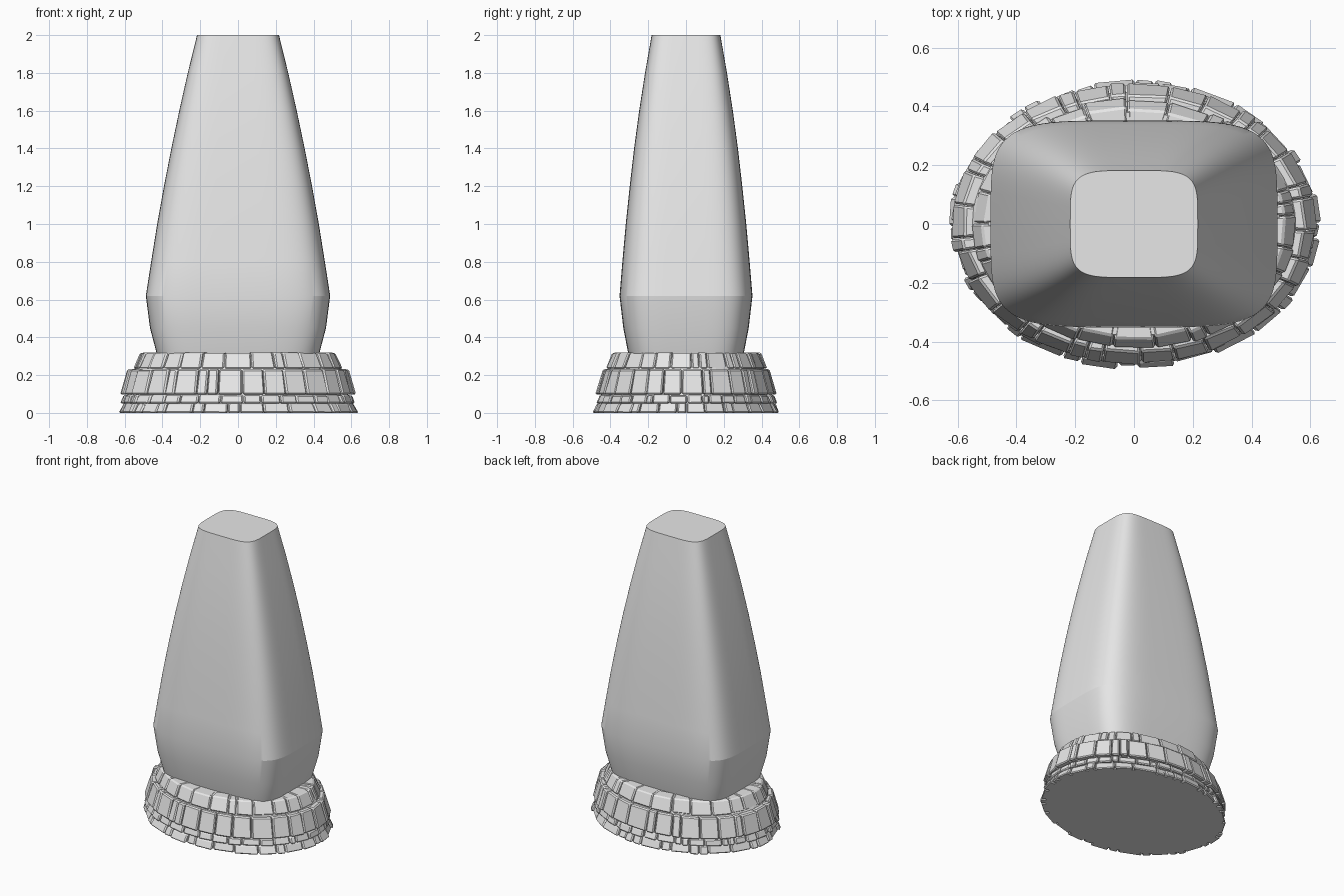
import bpy, bmesh, math, random
from mathutils import Vector

random.seed(7)
cube = bpy.data.objects.get("Cube")
if cube:
    bpy.data.objects.remove(cube, do_unlink=True)

stone = bpy.data.materials.new("grey stone")
stone.use_nodes = True
stone.diffuse_color = (0.8, 0.8, 0.8, 1)
stone.node_tree.nodes["Principled BSDF"].inputs["Base Color"].default_value = (0.8, 0.8, 0.8, 1)


def make_object(name, bm):
    bmesh.ops.recalc_face_normals(bm, faces=bm.faces)
    mesh = bpy.data.meshes.new(name)
    bm.to_mesh(mesh)
    bm.free()
    obj = bpy.data.objects.new(name, mesh)
    mesh.materials.append(stone)
    bpy.context.collection.objects.link(obj)
    return obj


def ring_point(angle, rx, ry, z, power=2):
    """Point on an ellipse, or on a rounded rectangle when power is high."""
    c, s = math.cos(angle), math.sin(angle)
    return Vector((math.copysign(abs(c) ** (2 / power), c) * rx,
                   math.copysign(abs(s) ** (2 / power), s) * ry, z))


def loft(name, profile, power, count):
    """Closed solid through rings given as (z, half width, half depth)."""
    bm = bmesh.new()
    rings = [[bm.verts.new(ring_point(math.tau * i / count, rx, ry, z, power))
              for i in range(count)] for z, rx, ry in profile]
    for low, high in zip(rings, rings[1:]):
        for i in range(count):
            j = (i + 1) % count
            bm.faces.new((low[i], low[j], high[j], high[i]))
    bm.faces.new(rings[0][::-1])
    bm.faces.new(rings[-1])
    return make_object(name, bm)


def stone_course(name, low, high, count, rough):
    """Ring of uneven, bevelled blocks between two ellipses."""
    bm = bmesh.new()
    widths = [random.choice((0.45, 0.9, 1.0, 1.15)) for _ in range(count)]
    unit = math.tau / sum(widths)
    start = random.random()
    for width in widths:
        end = start + width * unit
        push = random.uniform(-rough, 0)
        drop = random.uniform(0, rough * 0.4)
        corners = []
        for z, rx, ry in (low, high):
            z -= drop if z == high[0] else 0
            for angle in (start + 0.004, end - 0.004):
                wobble = push + random.uniform(-rough, rough) * 0.4
                corners.append(bm.verts.new(ring_point(angle, rx + wobble, ry + wobble, z)))
                corners.append(bm.verts.new(ring_point(angle, rx * 0.8, ry * 0.8, z)))
        # corner order: low start out/in, low end out/in, then the same above
        for face in ((0, 1, 3, 2), (4, 6, 7, 5), (0, 2, 6, 4),
                     (1, 5, 7, 3), (0, 4, 5, 1), (2, 3, 7, 6)):
            bm.faces.new([corners[k] for k in face])
        start = end
    obj = make_object(name, bm)
    bevel = obj.modifiers.new("worn edges", "BEVEL")
    bevel.width = 0.007
    bevel.segments = 1
    return obj


# Tapering pillar with rounded corners
pillar = loft("pillar", [
    (0.30, 0.427, 0.302), (0.32, 0.432, 0.307), (0.45, 0.466, 0.332),
    (0.62, 0.488, 0.352), (0.80, 0.460, 0.337), (1.00, 0.428, 0.319),
    (1.20, 0.392, 0.298), (1.40, 0.353, 0.275), (1.60, 0.311, 0.248),
    (1.80, 0.266, 0.217), (2.00, 0.217, 0.182)], 4.6, 96)
bpy.ops.object.select_all(action="DESELECT")
pillar.select_set(True)
bpy.context.view_layer.objects.active = pillar
bpy.ops.object.shade_smooth_by_angle(angle=math.radians(15))

# Solid core behind the joints
loft("base_core", [(0.0, 0.60, 0.465), (0.09, 0.585, 0.45),
                   (0.23, 0.55, 0.415), (0.315, 0.495, 0.38)], 2, 64)

# Stone courses, from the ground up
stone_course("footing_course", (0.0, 0.637, 0.497), (0.055, 0.612, 0.472), 36, 0.014)
stone_course("lower_course", (0.05, 0.625, 0.485), (0.097, 0.608, 0.468), 42, 0.012)
stone_course("middle_course", (0.098, 0.627, 0.485), (0.232, 0.588, 0.446), 34, 0.010)
stone_course("upper_course", (0.235, 0.560, 0.432), (0.32, 0.522, 0.396), 30, 0.010)
